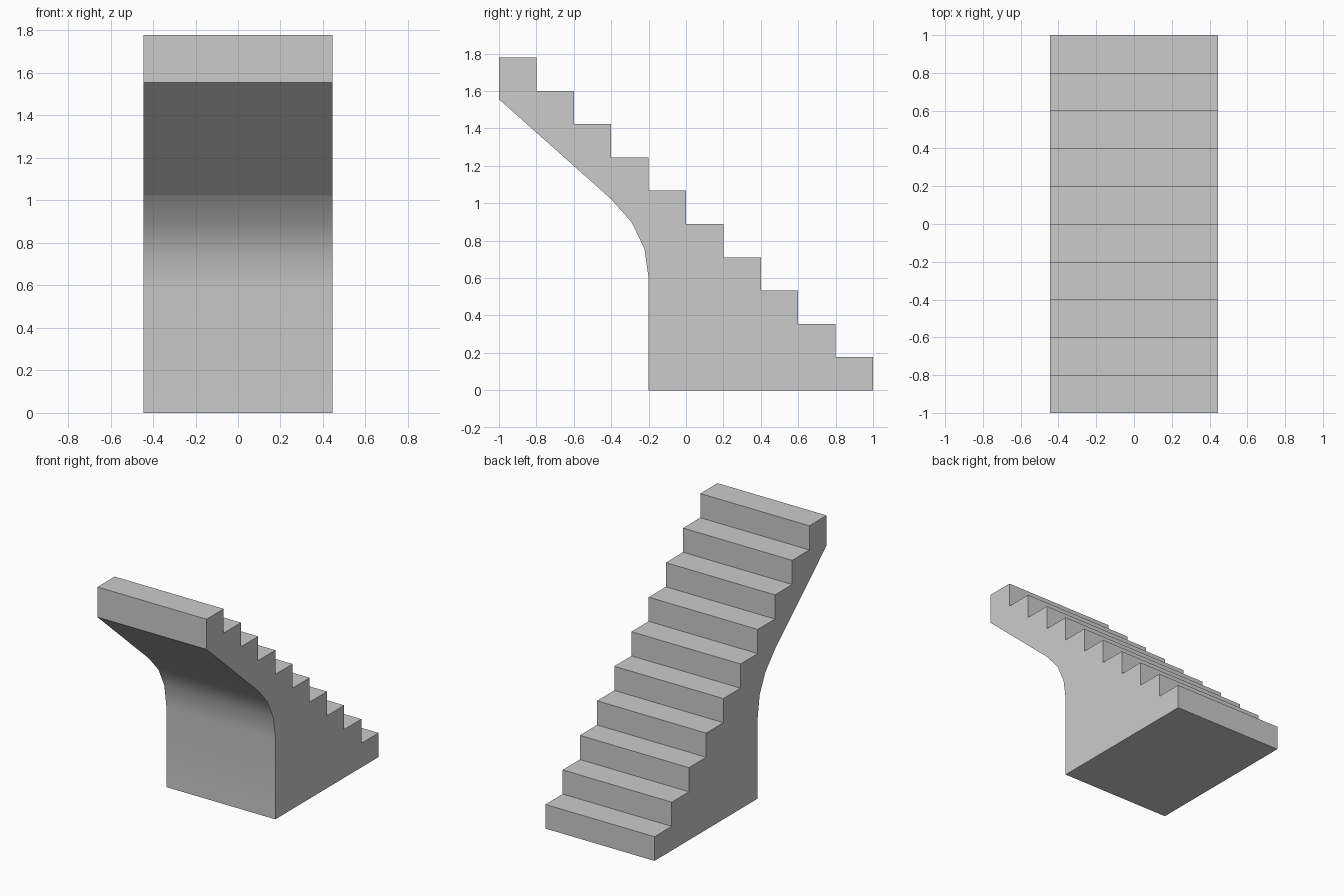
import bpy, bmesh

if "Cube" in bpy.data.objects:
    bpy.data.objects.remove(bpy.data.objects["Cube"])

STEPS, TREAD, RISE, HALF_W = 10, 0.2, 1.778 / 10, 0.444

# Side profile (y, z): stepped top edge, from the bottom step upward
profile = [(1.0, 0.0)]
for i in range(STEPS):
    y = 1.0 - i * TREAD
    profile += [(y, (i + 1) * RISE), (y - TREAD, (i + 1) * RISE)]

# Sloped soffit, then a curve blending into the vertical support wall
profile.append((-1.0, 1.556))
a, c, b = (-0.4, 1.022), (-0.2, 0.844), (-0.2, 0.6)
for k in range(4):
    t = k / 3
    profile.append(tuple((1 - t) ** 2 * a[j] + 2 * t * (1 - t) * c[j] + t * t * b[j]
                         for j in range(2)))
profile.append((-0.2, 0.0))

# Extrude the profile across the stair width
bm = bmesh.new()
side = bm.faces.new([bm.verts.new((-HALF_W, y, z)) for y, z in profile])
ext = bmesh.ops.extrude_face_region(bm, geom=[side])
verts = [v for v in ext["geom"] if isinstance(v, bmesh.types.BMVert)]
bmesh.ops.translate(bm, verts=verts, vec=(2 * HALF_W, 0, 0))
bmesh.ops.recalc_face_normals(bm, faces=bm.faces)

mesh = bpy.data.meshes.new("staircase")
bm.to_mesh(mesh)
bm.free()
stairs = bpy.data.objects.new("staircase", mesh)
bpy.context.collection.objects.link(stairs)

# Plain grey
grey = bpy.data.materials.new("concrete grey")
grey.diffuse_color = (0.6, 0.6, 0.6, 1)
grey.use_nodes = True
grey.node_tree.nodes["Principled BSDF"].inputs["Base Color"].default_value = grey.diffuse_color
mesh.materials.append(grey)

# Smooth the curved underside; keep all corners and the soffit's lower edge crisp
bpy.context.view_layer.objects.active = stairs
stairs.select_set(True)
bpy.ops.object.shade_smooth_by_angle(angle=0.5)
for e in mesh.edges:
    if all(abs(mesh.vertices[v].co.z - a[1]) < 0.001
           and abs(mesh.vertices[v].co.y - a[0]) < 0.001 for v in e.vertices):
        e.use_edge_sharp = True
